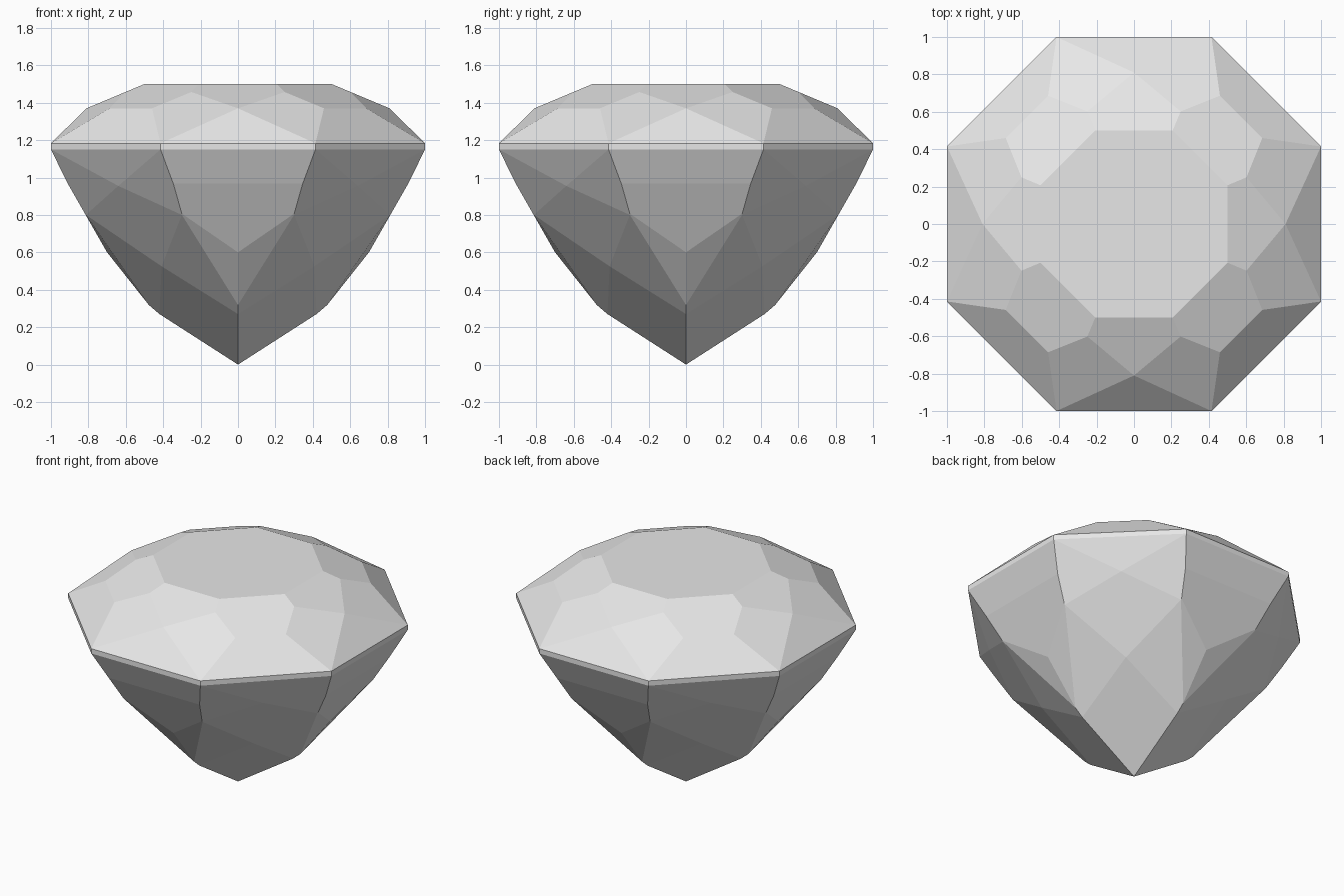
import bpy
import bmesh
from math import pi, tan
from mathutils import Matrix, Vector

cube = bpy.data.objects.get("Cube")
if cube:
    bpy.data.objects.remove(cube)

# Key points in one eighth of the stone, from the front middle to the diagonal
half = tan(pi / 8)
table = Vector((0, -0.5, 1.5))
crown = Vector((0, -0.81, 1.37))
crown_shoulder = Vector((0.24, -0.6, 1.46))
girdle_top = Vector((half, -1, 1.183))
girdle_low = Vector((half, -1, 1.15))
belly_mid = Vector((0, -0.91, 0.967))
belly_corner = Vector((0.3, -0.813, 0.8))
belly_diag = Vector((0.64, -0.64, 0.955))
lower_front = Vector((0, -0.7, 0.6))
lower_tip = Vector((0, -0.47, 0.31))
lower_diag = Vector((0.407, -0.407, 0.523))
culet_corner = Vector((0, -0.42, 0.27))
culet = Vector((0, 0, 0))


def flip(p):
    return Vector((-p.x, p.y, p.z))


def swap(p):
    """Mirror a point across the diagonal."""
    return Vector((-p.y, -p.x, p.z))


side = Vector((1, 0, 0))
facets = [
    # crown: main, girdle and star facets
    (table, table + side, crown),
    (girdle_top, flip(girdle_top), crown),
    (crown, crown_shoulder, girdle_top),
    # girdle band
    (girdle_low, girdle_top, flip(girdle_low)),
    # pavilion, cardinal side
    (girdle_low, flip(girdle_low), belly_mid),
    (belly_mid, belly_mid + side, lower_front),
    (belly_corner, lower_front, lower_tip),
    # pavilion, diagonal side
    (girdle_low, swap(girdle_low), belly_diag),
    (girdle_low, belly_corner, belly_diag),
    (belly_corner, swap(belly_corner), belly_diag),
    (belly_corner, lower_diag, culet_corner),
    (culet, culet_corner, swap(culet_corner)),
]
# the crown's main and girdle facets and the band repeat on the diagonals
eighth = Matrix.Rotation(pi / 4, 3, "Z")
facets += [tuple(eighth @ p for p in facets[i]) for i in (0, 1, 3)]

# Rough block, cut by every facet plane with its mirror and quarter turns
bm = bmesh.new()
bmesh.ops.create_cube(bm, size=3, matrix=Matrix.Translation((0, 0, 0)))
bmesh.ops.translate(bm, verts=bm.verts, vec=(0, 0, 0))
heart = Vector((0, 0, 1))
done = set()


def cut(co, normal):
    if normal.dot(co - heart) < 0:
        normal = -normal
    key = tuple(round(v, 3) + 0.0 for v in normal)
    if key in done:
        return
    done.add(key)
    res = bmesh.ops.bisect_plane(
        bm, geom=bm.verts[:] + bm.edges[:] + bm.faces[:], dist=0.0005,
        plane_co=co, plane_no=normal, clear_outer=True)
    rim = [e for e in res["geom_cut"] if isinstance(e, bmesh.types.BMEdge)]
    open_rim = [e for e in rim if e.is_boundary]
    if open_rim:
        bmesh.ops.holes_fill(bm, edges=open_rim)


for facet in facets:
    for k in range(4):
        turn = Matrix.Rotation(k * pi / 2, 3, "Z")
        for mirror in (False, True):
            a, b, c = [turn @ (flip(p) if mirror else p) for p in facet]
            cut(a, (b - a).cross(c - a).normalized())

bmesh.ops.remove_doubles(bm, verts=bm.verts, dist=0.008)
bmesh.ops.recalc_face_normals(bm, faces=bm.faces)

mesh = bpy.data.meshes.new("gemstone")
bm.to_mesh(mesh)
bm.free()
gem = bpy.data.objects.new("gemstone", mesh)
bpy.context.collection.objects.link(gem)

# Single pale grey
grey = bpy.data.materials.new("pale_grey")
grey.use_nodes = True
colour = (0.8, 0.8, 0.8, 1)
grey.diffuse_color = colour
grey.node_tree.nodes["Principled BSDF"].inputs["Base Color"].default_value = colour
mesh.materials.append(grey)
